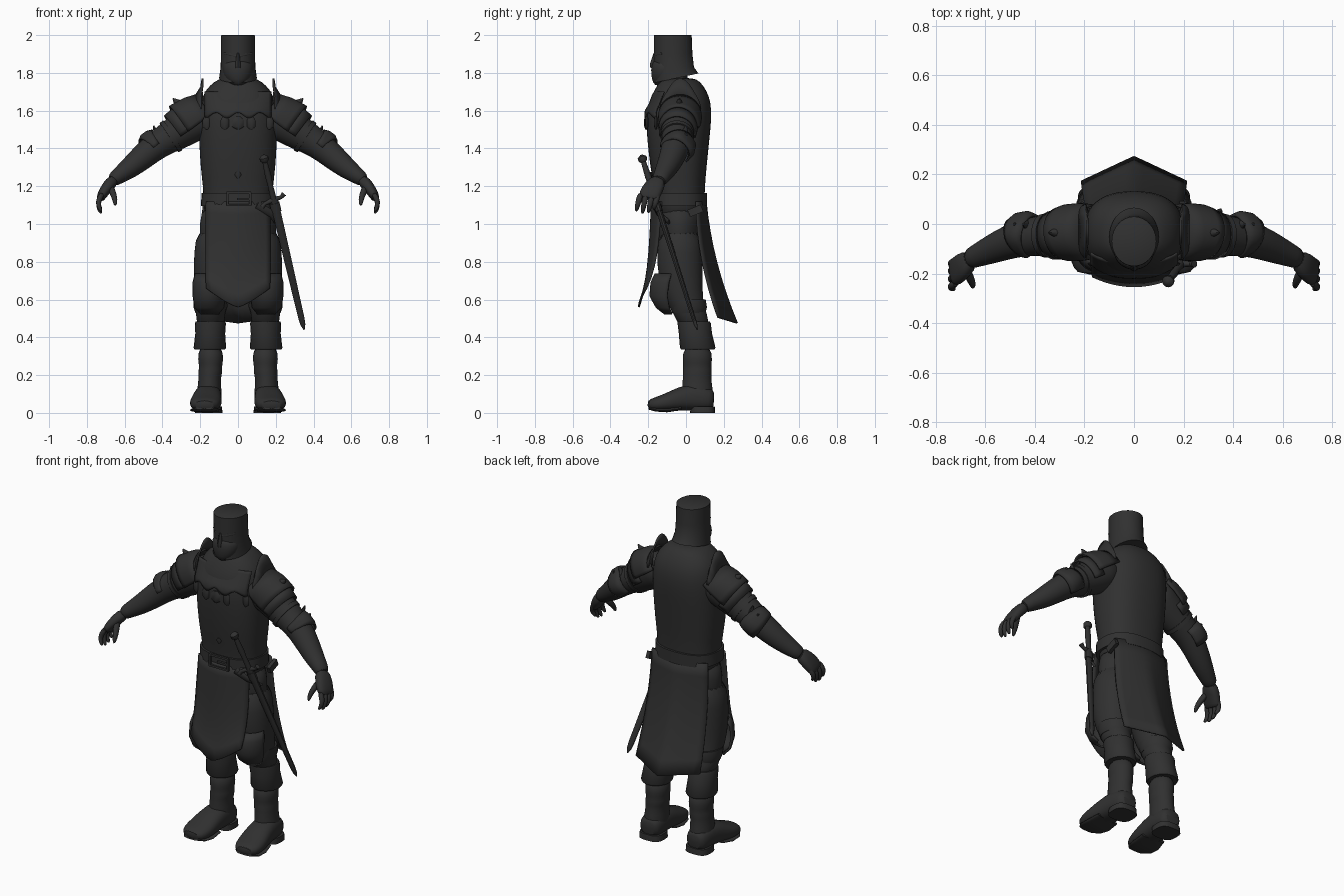
import bpy, bmesh, math
from mathutils import Vector

steel = bpy.data.materials.new("dark_charcoal")
steel.diffuse_color = (0.03, 0.03, 0.03, 1)
X, Y = Vector((1, 0, 0)), Vector((0, 1, 0))


def finish(name, bm, mirror=False, subsurf=0, thick=0.0, angle=45):
    bmesh.ops.recalc_face_normals(bm, faces=bm.faces)
    me = bpy.data.meshes.new(name)
    bm.to_mesh(me)
    bm.free()
    me.materials.append(steel)
    me.polygons.foreach_set("use_smooth", [True] * len(me.polygons))
    me.set_sharp_from_angle(angle=math.radians(angle))
    ob = bpy.data.objects.new(name, me)
    bpy.context.collection.objects.link(ob)
    if thick:
        m = ob.modifiers.new("thickness", 'SOLIDIFY')
        m.thickness, m.offset = thick, 0
    if subsurf:
        m = ob.modifiers.new("smooth", 'SUBSURF')
        m.levels = m.render_levels = subsurf
    if mirror:
        ob.modifiers.new("mirror", 'MIRROR')
    return ob


def tube(name, rings, ref=None, n=20, p=2.0, arc=None, tilt=0.0, mirror=False, subsurf=0, thick=0.0, wave=None):
    """Loft elliptical rings (x, y, z, r_side, r_up); level rings when ref is None."""
    bm = bmesh.new()
    pts = [Vector(r[:3]) for r in rings]
    loops = []
    a0, a1 = arc or (0, 360)
    for i, r in enumerate(rings):
        s, u = X, Y
        if ref is not None:
            t = (pts[min(i + 1, len(pts) - 1)] - pts[max(i - 1, 0)]).normalized()
            s = (ref - t * ref.dot(t)).normalized()
            u = t.cross(s)
        loop = []
        for k in range(n + (1 if arc else 0)):
            a = math.radians(a0 + (a1 - a0) * k / n)
            c, d = math.cos(a), math.sin(a)
            c = math.copysign(abs(c) ** (2 / p), c)
            d = math.copysign(abs(d) ** (2 / p), d)
            w = wave(i, a) if wave else 1
            v = pts[i] + s * c * r[3] * w + u * d * r[4] * w
            if i == 0:
                v.z += tilt * d
            loop.append(bm.verts.new(v))
        loops.append(loop)
    for a, b in zip(loops, loops[1:]):
        for k in range(len(a) - (1 if arc else 0)):
            j = (k + 1) % len(a)
            bm.faces.new((a[k], a[j], b[j], b[k]))
    if not arc:
        bm.faces.new(loops[0])
        bm.faces.new(loops[-1])
    return finish(name, bm, mirror, subsurf, thick)


def sheet(name, f, nu=12, nv=8, thick=0.01):
    """Cloth panel from a function of u in -1..1 and v in 0..1."""
    bm = bmesh.new()
    g = [[bm.verts.new(f(2 * i / nu - 1, j / nv)) for i in range(nu + 1)] for j in range(nv + 1)]
    for j in range(nv):
        for i in range(nu):
            bm.faces.new((g[j][i], g[j][i + 1], g[j + 1][i + 1], g[j + 1][i]))
    return finish(name, bm, thick=thick)


def box(name, loc, size, rot=(0, 0, 0)):
    bm = bmesh.new()
    bmesh.ops.create_cube(bm, size=1)
    for v in bm.verts:
        v.co = Vector(v.co[i] * size[i] for i in range(3))
    ob = finish(name, bm)
    ob.location, ob.rotation_euler = loc, rot


def level(rows, grow=0.0):
    """Rows (z, half_width, y_front, y_back) to level rings."""
    return [(0, (a + b) / 2, z, w + grow, (b - a) / 2 + grow) for z, w, a, b in rows]


# Torso
torso = [(1.0, .18, -.16, .09), (1.12, .185, -.165, .1), (1.19, .185, -.17, .10), (1.3, .2, -.19, .11),
         (1.45, .208, -.207, .125), (1.56, .208, -.214, .137), (1.65, .198, -.198, .133),
         (1.71, .174, -.168, .108), (1.755, .125, -.14, .075), (1.775, .085, -.12, .04)]
tube("torso", level(torso), n=24, p=2.4, subsurf=1)
tube("neck", [(0, -.06, 1.7, .075, .075), (0, -.065, 1.82, .07, .07)])


# Chest mantle with a scalloped lower edge and hanging leaves
def mantle(u, v):
    z = 1.7 - v * (.125 - .015 * math.cos(u * 3 * math.pi))
    y = -.155 - .062 * min(1, (1.7 - z) / .105)
    x = u * .175
    return (x, -.035 + (y + .035) * (1 - (abs(x) / .215) ** 2.4) ** (1 / 2.4), z)


sheet("mantle", mantle, nu=24, thick=.008)
for i, x in enumerate((-.165, -.07, 0, .07, .165)):
    y = -.038 - .174 * (1 - (abs(x) / .208) ** 2.4) ** (1 / 2.4)
    w = .032 if x == 0 else .022
    tube("mantle_leaf_%d" % i, [(x, y, 1.5, .006, .004), (x, y, 1.515, w, .009), (x, y, 1.55, w, .01),
                                (x, y, 1.57, .012, .007)], n=8)
tube("belly_stud", [(0, -.182, 1.24, .003, .003), (0, -.182, 1.26, .018, .008), (0, -.187, 1.275, .01, .004)], n=8)

# Helmet: flat-topped bucket with flared nape, mask and brow
tube("helmet", [(0, -.052, 1.772, .1, .118), (0, -.064, 1.83, .092, .106), (0, -.068, 1.9, .09, .102),
                (0, -.07, 1.998, .09, .1), (0, -.07, 2.0, .087, .097)], n=32, tilt=.025)
tube("face_mask", [(0, -.122, 1.728, .026, .046), (0, -.115, 1.765, .072, .067), (0, -.108, 1.82, .085, .08),
                   (0, -.105, 1.85, .08, .074), (0, -.105, 1.87, .055, .066)], n=20, subsurf=1)
tube("nose_ridge", [(0, -.172, 1.825, .017, .016), (0, -.174, 1.845, .014, .018), (0, -.164, 1.905, .007, .008)], n=8)
tube("brow", [(.008, -.166, 1.888, .006, .009), (.04, -.155, 1.897, .006, .009), (.072, -.128, 1.903, .004, .006)],
     ref=Y, n=8, mirror=True)

# Belt, buckle and sword hangers
tube("belt", level([(1.095, .196, -.182, .112), (1.165, .193, -.182, .112)]), n=32, p=2.4)
for i, (x, z, w, h) in enumerate([(.005, 1.165, .13, .012), (.005, 1.1, .13, .012), (-.055, 1.132, .012, .07),
                                  (.065, 1.132, .012, .07), (.03, 1.132, .07, .012)]):
    box("buckle_bar_%d" % i, (x, -.188, z), (w, .014, h))
box("hip_pouch", (.195, .05, 1.07), (.022, .075, .04), (.4, 0, 0))
tube("sword_strap", [(.1, -.17, 1.1, .008, .02), (.17, -.15, 1.06, .008, .02), (.215, -.09, 1.01, .008, .02)],
     ref=Y, n=8)


# Tabard panels
def front_panel(u, v):
    bottom = .56 + .10 * abs(u) ** 1.3
    return (u * (.168 + .006 * math.sin(3 * v)), -.18 - .025 * v - .045 * v ** 4 + (.05 - .01 * v) * u * u,
            1.12 + (bottom - 1.12) * v)


def back_panel(u, v):
    return (u * (.185 + .028 * v), .104 + .06 * v + .106 * v * v - (.05 * u * u * (1 - v) + .10 * abs(u) * v),
            1.12 + (.475 + .03 * abs(u) - 1.12) * v)


sheet("front_tabard", front_panel)
sheet("back_tabard", back_panel)
tube("hips", level([(.8, .15, -.13, .06), (.9, .205, -.15, .085), (1.0, .205, -.16, .092), (1.12, .193, -.168, .1)]),
     n=24, subsurf=1)

# Legs
tube("thigh", [(.12, -.03, .98, .1, .11), (.122, -.035, .85, .112, .122), (.135, -.03, .72, .102, .12),
               (.145, -.012, .6, .086, .1), (.145, .025, .52, .078, .088), (.145, .05, .44, .072, .082)],
     mirror=True, subsurf=1)
tube("knee_plate", [(.15, -.065, .525, .045, .045), (.152, -.075, .56, .075, .08), (.152, -.08, .62, .084, .108),
                    (.15, -.07, .69, .086, .112), (.145, -.06, .735, .08, .1)], n=16,
     arc=(190, 350), thick=.012, mirror=True)
tube("knee_wrap", [(.146, .015, .53, .08, .088), (.146, .015, .56, .09, .096), (.146, .006, .6, .088, .098)],
     mirror=True)
# Boots
tube("boot_cuff", [(.149, .062, .335, .08, .088), (.149, .062, .345, .086, .094), (.147, .05, .42, .079, .088),
                   (.146, .043, .475, .082, .088), (.146, .04, .485, .078, .085)], mirror=True)
tube("boot_shaft", [(.155, .065, .06, .07, .08), (.152, .06, .11, .066, .085), (.15, .058, .19, .058, .074),
                    (.146, .06, .215, .066, .079), (.145, .06, .25, .06, .074), (.145, .06, .275, .069, .08),
                    (.145, .06, .36, .064, .075)], mirror=True, subsurf=1)
tube("boot_foot", [(.153, .15, .07, .045, .045), (.154, .125, .07, .067, .062), (.157, .05, .085, .072, .075),
                   (.163, -.03, .075, .077, .064), (.17, -.1, .055, .086, .048), (.176, -.16, .045, .08, .038),
                   (.178, -.205, .04, .055, .026)], ref=X, p=2.4, mirror=True, subsurf=1)
tube("boot_sole", [(.163, -.03, .024, .075, .01), (.17, -.1, .014, .084, .011), (.176, -.16, .017, .077, .01),
                   (.178, -.195, .026, .05, .009)], ref=X, p=2.6, mirror=True)
tube("boot_heel", [(.155, .088, 0, .073, .066), (.155, .088, .035, .07, .064)], p=3, mirror=True)

# Arms and hands
tube("arm", [(.13, -.03, 1.59, .1, .1), (.22, -.035, 1.55, .105, .108), (.33, -.045, 1.478, .086, .092),
             (.42, -.05, 1.425, .078, .075), (.5, -.07, 1.36, .07, .07), (.58, -.105, 1.29, .058, .056),
             (.64, -.13, 1.25, .045, .042), (.67, -.145, 1.225, .042, .036)], ref=Y, mirror=True, subsurf=1)
tube("palm", [(.655, -.138, 1.237, .038, .034), (.69, -.168, 1.2, .056, .032), (.722, -.196, 1.15, .058, .026),
              (.73, -.2, 1.13, .05, .02)], ref=Y, p=2.5, n=16, mirror=True, subsurf=1)
for i, (y, dz) in enumerate([(-.25, .012), (-.218, 0), (-.186, .004), (-.157, .022)]):
    tube("finger_%d" % i, [(.715, y + .012, 1.165, .016, .016), (.737, y, 1.13, .017, .016),
                           (.74, y - .006, 1.095 + dz / 2, .015, .014), (.73, y - .012, 1.065 + dz, .012, .011),
                           (.722, y - .013, 1.055 + dz, .005, .005)], ref=Y, n=8, mirror=True, subsurf=1)
tube("thumb", [(.68, -.18, 1.205, .022, .022), (.66, -.22, 1.16, .02, .018), (.65, -.245, 1.125, .015, .015),
               (.65, -.257, 1.095, .007, .007)], ref=Y, n=8, mirror=True, subsurf=1)

# Shoulder and elbow armour: close-fitting lames with a raised neck guard
tube("pauldron_top", [(.165, -.03, 1.6, .105, .1), (.215, -.032, 1.565, .112, .12), (.265, -.035, 1.53, .11, .127),
                      (.29, -.038, 1.513, .102, .13)], ref=Y, arc=(0, 195), n=24, thick=.01, mirror=True)
tube("pauldron_neck_guard", [(.22, -.03, 1.585, .1, .1), (.195, -.03, 1.585, .108, .14), (.188, -.03, 1.585, .085, .185)],
     ref=Y, arc=(-10, -170), n=16, thick=.01, mirror=True)
tube("pauldron_lame", [(.27, -.04, 1.523, .1, .114), (.325, -.045, 1.483, .094, .108)], ref=Y, arc=(-15, 195),
     thick=.01, mirror=True)
tube("pauldron_spike", [(.28, -.035, 1.61, .035, .035), (.325, -.035, 1.645, .016, .018), (.345, -.035, 1.665, .003, .003)],
     ref=Y, n=8, mirror=True)
tube("sleeve_band", [(.345, -.046, 1.47, .09, .094), (.365, -.047, 1.457, .088, .092)], ref=Y, mirror=True)
tube("elbow_plate", [(.41, -.045, 1.431, .08, .078), (.43, -.042, 1.417, .086, .085), (.455, -.045, 1.397, .084, .086),
                     (.47, -.052, 1.385, .076, .079)], ref=Y, arc=(-45, 180), thick=.01, mirror=True,
     wave=lambda i, a: 1 + .05 * math.cos(4 * a) * (i in (1, 2)))
for i, x in enumerate((.425, .462)):
    tube("elbow_spike_%d" % i, [(x, -.01, 1.89 - x - .01, .03, .02), (x + .022, .0, 1.945 - x, .004, .004)],
         ref=Y, n=8, mirror=True)

# Sheathed sword hung along a slanted line
top, tip = Vector((.135, -.235, 1.36)), Vector((.35, .06, .44))


def on(t, a, b):
    return (*top.lerp(tip, t), a, b)


tube("sword_pommel", [on(-.005, .008, .008), on(.008, .024, .024), on(.025, .024, .024), on(.04, .01, .01)], ref=Y, n=12)
tube("sword_grip", [on(.03, .013, .013), on(.12, .017, .017), on(.16, .014, .014), on(.25, .016, .016)], ref=Y, n=12)
tube("scabbard", [on(.25, .016, .024), on(.6, .013, .021), on(.93, .011, .017), on(.97, .009, .014), on(1, .003, .003)],
     ref=Y, n=10)
tube("scabbard_throat", [on(.27, .019, .028), on(.32, .019, .028)], ref=Y, n=10)
g = top.lerp(tip, .25)
tube("sword_guard", [(g.x + dx, g.y, g.z + dz, r, r) for dx, dz, r in
                     ((-.062, -.04, .015), (-.045, -.022, .01), (0, 0, .015), (.04, .012, .01), (.055, .03, .015))],
     ref=Y, n=10)
